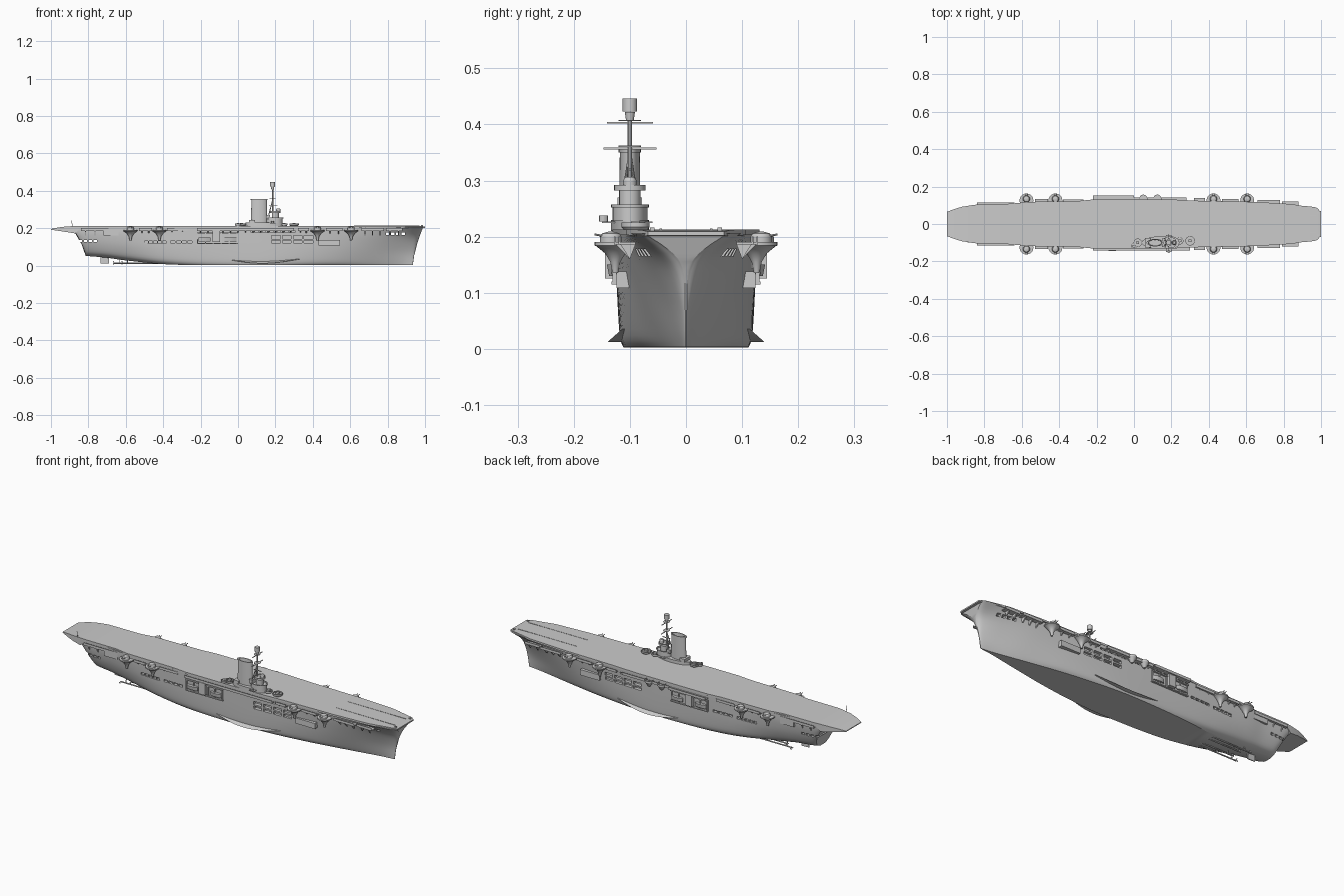
import bpy, bmesh, math
from mathutils import Vector

def make(name, verts, faces, angle=30):
    me = bpy.data.meshes.new(name)
    bm = bmesh.new()
    vs = [bm.verts.new(v) for v in verts]
    for f in faces:
        bm.faces.new([vs[i] for i in f])
    bmesh.ops.recalc_face_normals(bm, faces=bm.faces)
    bm.to_mesh(me)
    bm.free()
    ob = bpy.data.objects.new(name, me)
    bpy.context.collection.objects.link(ob)
    smooth(ob, angle)
    return ob

def smooth(ob, angle=30):
    bpy.ops.object.select_all(action='DESELECT')
    ob.select_set(True)
    bpy.context.view_layer.objects.active = ob
    bpy.ops.object.shade_smooth_by_angle(angle=math.radians(angle))

def loft(name, rings, angle=30):
    n = len(rings[0])
    faces = [(i*n+j, i*n+(j+1) % n, (i+1)*n+(j+1) % n, (i+1)*n+j)
             for i in range(len(rings)-1) for j in range(n)]
    faces += [tuple(range(n)), tuple(range((len(rings)-1)*n, len(rings)*n))]
    return make(name, [v for r in rings for v in r], faces, angle)

def boxes(name, items):
    verts, faces = [], []
    for x0, x1, y0, y1, z0, z1 in items:
        b = len(verts)
        verts += [(x, y, z) for z in (z0, z1) for x, y in ((x0, y0), (x1, y0), (x1, y1), (x0, y1))]
        faces += [tuple(b+i for i in f) for f in ((0, 1, 2, 3), (4, 5, 6, 7), (0, 1, 5, 4),
                                                (1, 2, 6, 5), (2, 3, 7, 6), (3, 0, 4, 7))]
    return make(name, verts, faces)

def lathe(name, x, y, prof, sx=1, sides=24):
    return loft(name, [[(x+r*sx*math.cos(2*math.pi*k/sides), y+r*math.sin(2*math.pi*k/sides), z)
                        for k in range(sides)] for r, z in prof])

def rod(name, a, b, r, sides=8):
    a, b = Vector(a), Vector(b)
    q = (b-a).to_track_quat('Z', 'Y')
    c = [q @ Vector((r*math.cos(2*math.pi*k/sides), r*math.sin(2*math.pi*k/sides), 0)) for k in range(sides)]
    return loft(name, [[a+v for v in c], [b+v for v in c]])

def spline(rows, n):
    out = []
    for i in range(len(rows)-1):
        p = [rows[max(i-1, 0)], rows[i], rows[i+1], rows[min(i+2, len(rows)-1)]]
        for k in range(n):
            t = k/n
            out.append([.5*(2*b+(c-a)*t+(2*a-5*b+4*c-d)*t*t+(3*b-a-3*c+d)*t**3) for a, b, c, d in zip(*p)])
    return out + [list(rows[-1])]

# Hull: x at keel, x at deck, keel height, five half-widths from keel to deck
stations = [(-.815, -.89, .052, .02, .05, .076, .09, .095), (-.79, -.85, .05, .024, .06, .085, .098, .1),
            (-.7, -.72, .042, .026, .066, .09, .102, .104), (-.6, -.6, .028, .035, .075, .1, .112, .114),
            (-.4, -.4, .008, .075, .1, .113, .118, .12), (-.2, -.2, .003, .102, .113, .12, .124, .126),
            (.1, .1, .003, .112, .118, .122, .125, .127), (.3, .3, .003, .1, .11, .117, .121, .125),
            (.5, .5, .003, .075, .088, .102, .112, .118), (.7, .7, .003, .04, .05, .072, .095, .108),
            (.85, .86, .003, .012, .018, .035, .065, .1), (.92, .965, .003, .003, .005, .012, .035, .09),
            (.935, .99, .004, .001, .0012, .002, .01, .074)]
rings = []
for xb, xt, zb, *w in spline(stations, 6):
    side = spline([(max(a, .001), t) for a, t in zip(w, (0, .1, .4, .75, 1))], 4)
    pts = [(xb+(xt-xb)*t**1.5, a, zb+(.206-zb)*t) for a, t in side]
    rings.append([(x, -y, z) for x, y, z in reversed(pts)] + pts)
hull = loft('hull', rings)

# Openings: through windows at the ends, shallow recesses amidships
cuts = [(-.85+.026*i, -.833+.026*i, -.2, .2, .125, .137) for i in range(4)]
cuts += [(.79+.028*i, .808+.028*i, -.2, .2, .165, .178) for i in range(4)]
for s in (-1, 1):
    ya, yb = sorted((s*.104, s*.17))
    for x0, n, step, z0, z1 in ((-.5, 5, .024, .117, .131), (.07, 12, .02, .178, .188),
                                (.18, 4, .058, .143, .16), (.18, 4, .058, .12, .135), (-.36, 4, .03, .12, .132)):
        cuts += [(x0+step*i, x0+step*(i+.8), ya, yb, z0, z1) for i in range(n)]
cutter = boxes('opening_cutter', cuts)
cutter.hide_render = True
mod = hull.modifiers.new('openings', 'BOOLEAN')
mod.object, mod.solver = cutter, 'EXACT'
bpy.context.view_layer.objects.active = hull
bpy.ops.object.modifier_apply(modifier='openings')
bpy.data.objects.remove(cutter)
smooth(hull)

# Flight deck: x, half-width, top, underside, with the rounded-down stern
deck = [(-1, .065, .196, .192), (-.96, .08, .204, .186), (-.92, .092, .209, .18), (-.87, .1, .212, .172),
        (-.84, .104, .213, .2), (-.65, .105, .213, .203), (-.58, .118, .213, .203), (-.3, .123, .213, .203),
        (-.22, .131, .213, .203), (.2, .131, .213, .203), (.35, .124, .213, .203), (.65, .118, .213, .203),
        (.85, .106, .213, .203), (.97, .08, .212, .2), (1, .068, .209, .202)]
loft('flight_deck', [[(x, -w, zt), (x, w, zt), (x, w, zb), (x, -w, zb)] for x, w, zt, zb in deck], 15)

# Edge galleries with triangular brackets
def gallery(x0, x1, s, w, z=.19):
    prof = [(.09, z-.004), (w, z-.004), (w, z+.01), (w-.002, z+.01), (w-.002, z), (.09, z)]
    loft('gallery', [[(x, s*y, q) for y, q in prof] for x in (x0, x1)])
    n = max(2, int((x1-x0)/.04))
    for i in range(n):
        x = x0+(x1-x0)*(i+.5)/n
        loft('gallery_bracket', [[(x+d, s*.09, z-.004), (x+d, s*(w-.003), z-.004), (x+d, s*.1, z-.03)]
                                 for d in (-.003, .003)])

spans = [(-.84, -.64, .114), (-.53, -.46, .134), (-.38, -.27, .13), (.32, .38, .138),
         (.47, .56, .134), (.66, .78, .128), (.79, .88, .12)]
for s in (-1, 1):
    for x0, x1, w in spans:
        gallery(x0, x1, s, w)
gallery(-.22, 0, 1, .152)
gallery(0, .28, 1, .142)
gallery(-.22, .3, -1, .141)

# Gun sponsons with twin turrets
def sponson(x, s, y=.126, r=.037):
    lathe('gun_sponson', x, s*y, [(.005, .135), (.009, .155), (.018, .17), (r-.003, .183), (r, .184), (r, .19)])
    lathe('gun_turret', x, s*(y+.008), [(.019, .19), (.019, .2), (.015, .206), (.004, .209)])
    for d in (-.006, .006):
        rod('gun_barrel', (x+d, s*(y+.015), .2), (x+d, s*(y+.037), .204), .0018)

for s in (-1, 1):
    for x in (-.575, -.42, .425, .605):
        sponson(x, s)
for x in (.05, .125):
    lathe('light_gun_tub', x, .135, [(.006, .165), (.022, .19), (.022, .2), (.02, .2), (.02, .192)])

# Boat bays, side lockers and boats
for s in (-1, 1):
    def side(name, x0, x1, a, b, z0, z1):
        return boxes(name, [(x0, x1, *sorted((s*a, s*b)), z0, z1)])
    side('quarter_locker', -.72, -.64, .095, .112, .16, .185)
    side('bow_boat_bay', .43, .545, .1, .124, .108, .138)
    side('bay_shelf', -.22, 0, .11, .133, .115, .12)
    side('bay_roof', -.22, 0, .11, .135, .172, .178)
    for i in range(6):
        x = -.22+.0425*i
        side('bay_post', x, x+.006, .115, .131, .118, .174)
    side('bay_control_box', -.135, -.095, .115, .144, .125, .188)
    for x in (-.18, -.04):
        loft('ship_boat', [[(x+dx, s*(.131+w*a), .14+h) for a, h in ((-1, .01), (-.6, -.01), (.6, -.01), (1, .01))]
                           for dx, w in ((-.032, .002), (-.015, .01), (.015, .01), (.032, .002))])
    # Bilge keel
    bk = []
    for i in range(17):
        k = math.sin(math.pi*i/16)
        x = -.07+.4*i/16
        bk.append([(x, s*.108, .037-.01*k), (x, s*(.113+.027*k), .036-.024*k), (x, s*.108, .034-.022*k)])
    loft('bilge_keel', bk)
    # Propeller shafts, struts and screws
    for y, xa in ((.05, -.665), (.025, -.62)):
        rod('propeller_shaft', (xa, s*y, .013), (-.38, s*y, .013), .0035)
        rod('shaft_strut', (xa+.03, s*y, .013), (xa+.03, s*y*.7, .05), .0025)
        for k in range(3):
            a = 2*math.pi*k/3+math.pi/2
            c, d = math.cos(a)*.012, math.sin(a)*.012
            make('propeller_blade', [(xa, s*y, .013), (xa+.003, s*y+c-d*.4, .013+d+c*.4),
                                     (xa-.003, s*y+c+d*.4, .013+d-c*.4)], [(0, 1, 2)])
loft('rudder', [[(x, -.003, z), (x, .003, z), (x-.045, .001, z), (x-.045, -.001, z)] for x, z in ((-.69, .012), (-.69, .06))])

# Island: base, funnel, bridge, tower
Y = -.1
lathe('island_base', .14, Y, [(.034, .21), (.034, .23)], 2.9, 32)
lathe('funnel', .113, Y, [(.019, .225), (.018, .35), (.02, .35), (.02, .356), (.016, .356), (.015, .335)], 2.3, 32)
lathe('bridge', .195, Y, [(.031, .228), (.031, .252), (.034, .252), (.034, .257), (.03, .257), (.03, .25)], 1.4)
lathe('bridge_tower', .2, Y, [(.019, .25), (.019, .282), (.028, .282), (.028, .292), (.025, .292), (.025, .286)], 1)
lathe('director', .215, Y, [(.012, .286), (.012, .3), (.008, .306)], 1, 16)
boxes('bridge_wing', [(.17, .2, -.15, -.06, .224, .227), (.06, .09, -.125, -.075, .23, .245),
                      (.15, .17, -.122, -.078, .25, .27)])
lathe('searchlight', .185, -.147, [(.008, .227), (.008, .238)], 1, 12)

# Tripod mast, yards, beacon
rod('mast', (.185, Y, .25), (.185, Y, .42), .004)
for dy in (-.015, .015):
    rod('mast_leg', (.16, Y+dy, .255), (.185, Y, .35), .0025)
for z, h in ((.357, .047), (.403, .041)):
    boxes('yard', [(.1835, .1865, Y-h, Y+h, z-.0015, z+.0015)])
    lathe('mast_platform', .185, Y, [(.02, z+.003), (.02, z+.005)], .8, 12)
boxes('signal_spar', [(.165, .21, Y-.002, Y+.002, .318, .321)])
lathe('mast_top', .185, Y, [(.007, .408), (.009, .422)], 1, 16)
lathe('beacon_drum', .185, Y, [(.013, .423), (.013, .446)])

# Deck gun tubs fore and aft of the island
for x, r in ((.3, .025), (.245, .019), (.02, .022), (-.0, .016)):
    y = -.09 if x > .1 else -.1 if x > .01 else -.118
    lathe('deck_gun_tub', x, y, [(r*.8, .211), (r, .217), (r, .225), (r*.9, .225), (r*.9, .218)])
    boxes('deck_gun', [(x-.008, x+.008, y-.007, y+.007, .217, .228)])

# Small fittings: stern spar, bow posts, catapult tracks
rod('stern_spar', (-.885, -.1, .21), (-.89, -.1, .24), .0015)
for s in (-1, 1):
    boxes('catapult_track', [(.62, .97, s*.045-.002, s*.045+.002, .212, .2142)])
    boxes('bow_post', [(.978, .988, s*.06-.004, s*.06+.004, .208, .216)])
